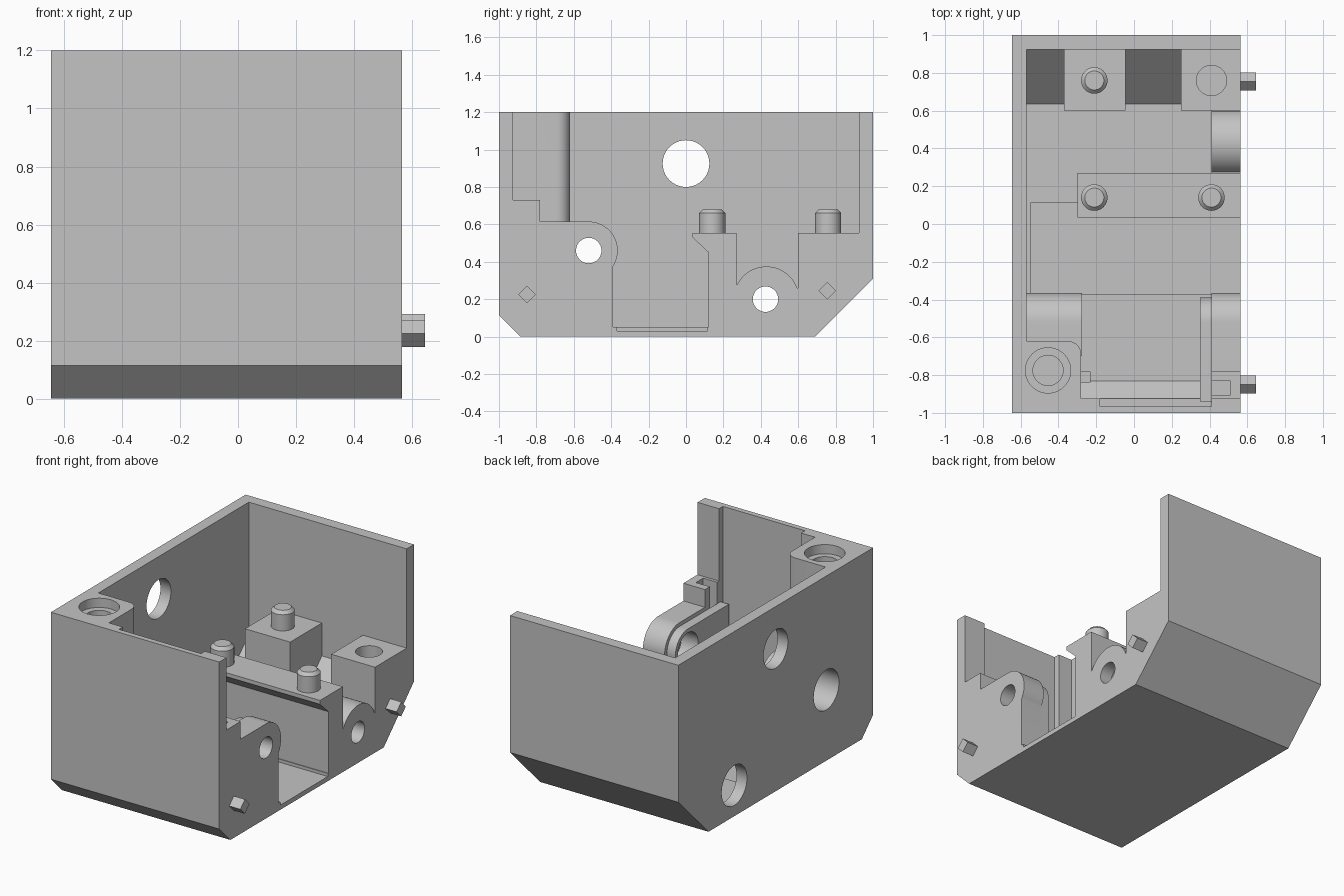
import bpy, bmesh
from math import sin, cos, radians

cube = bpy.data.objects.get("Cube")
if cube:
    bpy.data.objects.remove(cube, do_unlink=True)

grey = bpy.data.materials.new("light_grey")
grey.use_nodes = True
colour = (0.55, 0.55, 0.55, 1)
grey.diffuse_color = colour
grey.node_tree.nodes["Principled BSDF"].inputs["Base Color"].default_value = colour


def arc(u, v, r, start, end, steps=20):
    angles = [radians(start + (end - start) * i / steps) for i in range(steps + 1)]
    return [(u + r * cos(a), v + r * sin(a)) for a in angles]


def circle(u, v, r, steps=40):
    return arc(u, v, r, 0, 360, steps)[:-1]


def prism(name, axis, points, a, b):
    """Extrude a closed outline from a to b along x or z."""
    bm = bmesh.new()
    rings = []
    for t in (a, b):
        rings.append([bm.verts.new((t, u, v) if axis == "x" else (u, v, t))
                      for u, v in points])
    bm.faces.new(rings[0])
    bm.faces.new(rings[1])
    n = len(points)
    for i in range(n):
        j = (i + 1) % n
        bm.faces.new((rings[0][i], rings[0][j], rings[1][j], rings[1][i]))
    bmesh.ops.recalc_face_normals(bm, faces=bm.faces)
    mesh = bpy.data.meshes.new(name)
    bm.to_mesh(mesh)
    bm.free()
    mesh.materials.append(grey)
    ob = bpy.data.objects.new(name, mesh)
    bpy.context.collection.objects.link(ob)
    return ob


def box(name, x, y, z):
    return prism(name, "z", [(x[0], y[0]), (x[1], y[0]), (x[1], y[1]), (x[0], y[1])], *z)


def activate(ob):
    bpy.ops.object.select_all(action="DESELECT")
    ob.select_set(True)
    bpy.context.view_layer.objects.active = ob


def combine(target, tool, operation):
    activate(target)
    mod = target.modifiers.new("combine", "BOOLEAN")
    mod.operation = operation
    mod.solver = "EXACT"
    mod.object = tool
    bpy.ops.object.modifier_apply(modifier=mod.name)
    bpy.data.objects.remove(tool, do_unlink=True)


L, R = -0.645, 0.565      # closed side and open side
WALL = -0.57              # inner face of the closed side
DECK = 0.555              # top of the mounting posts

# Shell with sloped lower edges, open on one side and on top
outer = [(-1, 0.115), (-0.885, 0), (0.69, 0), (1, 0.31), (1, 1.2), (-1, 1.2)]
inner = [(-0.925, 0.145), (-0.83, 0.05), (0.634, 0.05), (0.925, 0.341),
         (0.925, 1.3), (-0.925, 1.3)]
housing = prism("housing", "x", outer, L, R)
combine(housing, prism("cavity", "x", inner, WALL, 0.8), "DIFFERENCE")
combine(housing, box("front_groove", (-0.18, 0.41), (-0.965, -0.9), (0.16, 1.3)), "DIFFERENCE")
combine(housing, box("floor_pocket", (-0.545, 0.8), (-0.37, 0.115), (0.03, 0.3)), "DIFFERENCE")

# Bearing supports, posts and cross bar
front_arc = arc(-0.52, 0.46, 0.155, -33, 90)
front_plate = [(-0.95, 0.14), (-0.84, 0.03), (-0.39, 0.03)] + front_arc + [
    (-0.78, 0.615), (-0.78, 0.73), (-0.95, 0.73)]
rail = [(-0.94, 0.14), (-0.83, 0.03), (-0.39, 0.03)] + arc(-0.52, 0.46, 0.13, -5, 90) + [
    (-0.94, 0.59)]
left_boss = [(-0.7, 0.03), (-0.39, 0.03)] + front_arc + [(-0.7, 0.615)]
back_plate = [(0.26, 0.03), (0.61, 0.03), (0.61, 0.26)] + arc(0.43, 0.2, 0.175, 20, 153) + [
    (0.26, 0.28)]
post = [(0.6, 0.03), (0.68, 0.03), (0.95, 0.3), (0.95, DECK), (0.6, DECK)]
bar = [(0.12, 0.02), (0.27, 0.02), (0.27, DECK), (0.035, DECK), (0.035, 0.53), (0.12, 0.45)]
corner = [(-0.6, -0.93), (-0.28, -0.93)] + arc(-0.35, -0.69, 0.07, 0, 90, 10) + [(-0.6, -0.62)]

for name, outline, a, b in (
        ("front_plate", front_plate, 0.41, R), ("rail", rail, 0.35, 0.42),
        ("left_boss", left_boss, -0.6, -0.275), ("back_plate", back_plate, 0.41, R),
        ("inner_post", post, -0.37, -0.045), ("outer_post", post, 0.25, R),
        ("cross_bar", bar, -0.3, R)):
    combine(housing, prism(name, "x", outline, a, b), "UNION")
combine(housing, prism("corner_boss", "z", corner, 0.05, 1.2), "UNION")
combine(housing, box("left_guide", (-0.29, -0.23), (-0.84, -0.78), (0.04, 0.73)), "UNION")

# Board slot, shaft holes with bearing seats, and screw holes
combine(housing, box("board_slot", (0.41, 0.51), (-0.905, -0.83), (0.2, 1)), "DIFFERENCE")
for name, axis, u, v, r, a, b in (
        ("vent_hole", "x", 0, 0.925, 0.125, -0.8, -0.4),
        ("front_shaft_opening", "x", -0.52, 0.46, 0.13, -0.8, -0.2),
        ("back_shaft_opening", "x", 0.425, 0.2, 0.13, -0.8, -0.45),
        ("front_shaft_hole", "x", -0.52, 0.46, 0.068, 0.3, 0.8),
        ("back_shaft_hole", "x", 0.425, 0.2, 0.068, 0.3, 0.8),
        ("front_seat", "x", -0.52, 0.46, 0.105, 0.3, 0.47),
        ("back_seat", "x", 0.425, 0.2, 0.105, 0.3, 0.48),
        ("corner_counterbore", "z", -0.455, -0.775, 0.12, 1.14, 1.3),
        ("corner_screw_hole", "z", -0.455, -0.775, 0.08, 0.8, 1.3),
        ("post_hole", "z", 0.41, 0.76, 0.08, 0.3, 0.8)):
    combine(housing, prism(name, axis, circle(u, v, r), a, b), "DIFFERENCE")
activate(housing)
bpy.ops.object.shade_smooth_by_angle(angle=radians(30))

# Locating pins with bevelled tops
for name, x, y in (("post_pin", -0.21, 0.76), ("bar_pin_left", -0.21, 0.14),
                   ("bar_pin_right", 0.41, 0.14)):
    pin = prism(name, "z", circle(x, y, 0.07), DECK, 0.66)
    bm = bmesh.new()
    bm.from_mesh(pin.data)
    top = max(bm.faces, key=lambda f: f.calc_center_median().z)
    tip = bmesh.ops.extrude_discrete_faces(bm, faces=[top])["faces"][0]
    for v in tip.verts:
        v.co = (x + (v.co.x - x) * 0.72, y + (v.co.y - y) * 0.72, 0.68)
    bm.to_mesh(pin.data)
    bm.free()
    activate(pin)
    bpy.ops.object.shade_smooth_by_angle(angle=radians(30))

# Diamond pegs on the open side
for name, y, z in (("front_peg", -0.85, 0.225), ("back_peg", 0.755, 0.245)):
    prism(name, "x", circle(y, z, 0.047, 4), R, 0.645)
